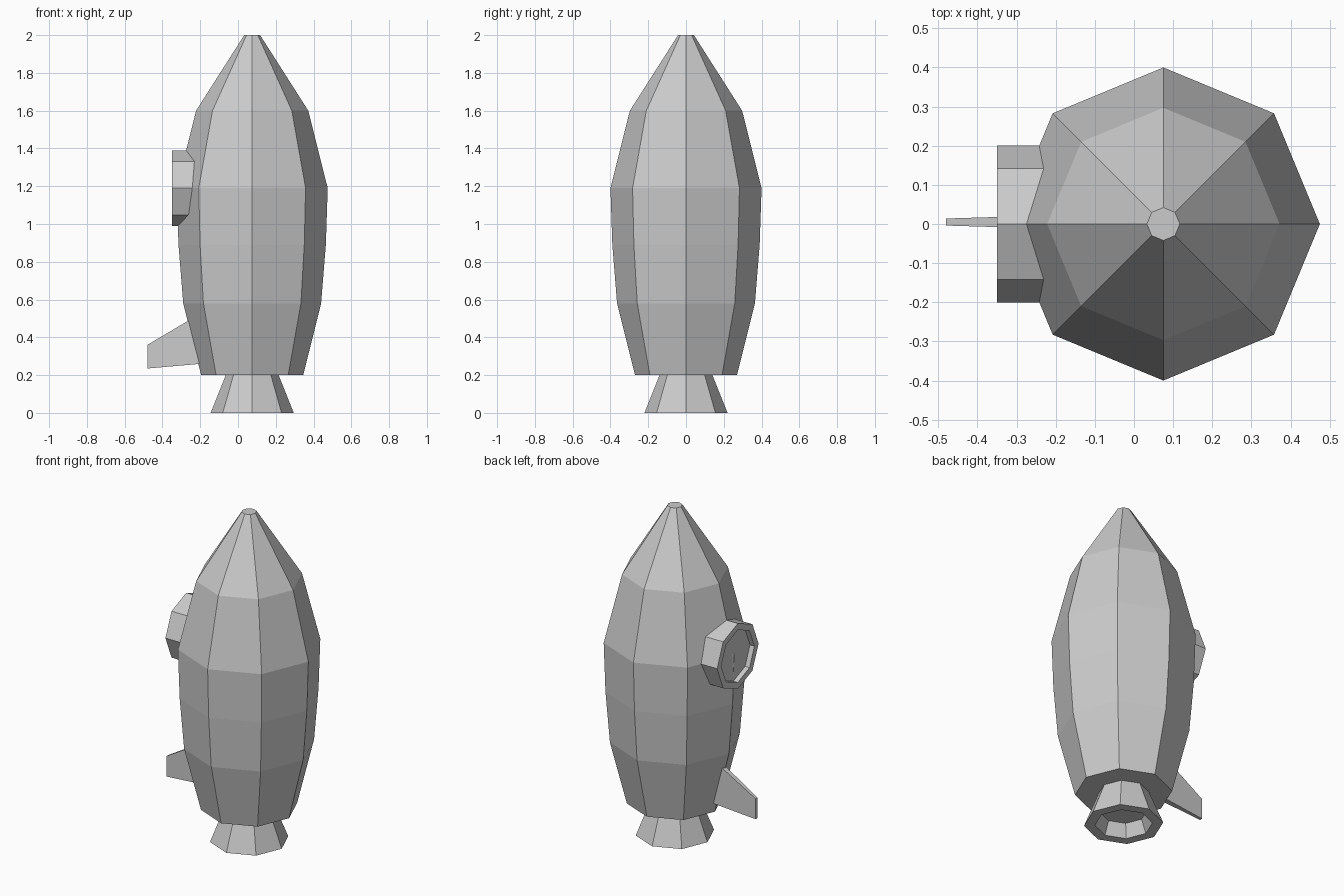
import bpy, bmesh
from math import sin, cos, pi
from mathutils import Vector

if "Cube" in bpy.data.objects:
    bpy.data.objects.remove(bpy.data.objects["Cube"])

SIDES = 8
CX = 0.075  # rocket axis


def finish(name, bm):
    bmesh.ops.recalc_face_normals(bm, faces=bm.faces)
    mesh = bpy.data.meshes.new(name)
    bm.to_mesh(mesh)
    bm.free()
    obj = bpy.data.objects.new(name, mesh)
    bpy.context.collection.objects.link(obj)
    return obj


def skin(name, rings):
    """Bridge successive vertex rings and cap both ends."""
    bm = bmesh.new()
    loops = [[bm.verts.new(p) for p in ring] for ring in rings]
    for a, b in zip(loops, loops[1:]):
        n = len(a)
        for i in range(n):
            j = (i + 1) % n
            bm.faces.new((a[i], a[j], b[j], b[i]))
    bm.faces.new(loops[0])
    bm.faces.new(loops[-1])
    return finish(name, bm)


def octagon(center, r, u, v):
    angles = [2 * pi * i / SIDES for i in range(SIDES)]
    return [Vector(center) + r * (cos(a) * u + sin(a) * v) for a in angles]


X, Y, Z = Vector((1, 0, 0)), Vector((0, 1, 0)), Vector((0, 0, 1))

# Tapered hull
hull = [(0.20, 0.27), (0.58, 0.365), (0.89, 0.39), (1.19, 0.40), (1.60, 0.297), (2.0, 0.042)]
skin("hull", [octagon((CX, 0, z), r, X, Y) for z, r in hull])

# Flared nozzle with a recessed mouth
nozzle = [(0.205, 0.138), (0.0, 0.22), (0.0, 0.16), (0.08, 0.13)]
skin("nozzle", [octagon((CX, 0, z), r, X, Y) for z, r in nozzle])

# Porthole with a raised rim, facing -x
porthole = [(-0.20, 0.20), (-0.35, 0.20), (-0.35, 0.16), (-0.32, 0.16)]
skin("porthole", [octagon((x, 0, 1.19), r, Y, Z) for x, r in porthole])

# Fin, thinner towards its tip: x, bottom z, top z, half thickness
fin = [(-0.15, 0.264, 0.555, 0.019), (-0.48, 0.235, 0.36, 0.009)]
skin("fin", [[(x, 0.005 - t, lo), (x, 0.005 + t, lo), (x, 0.005 + t, hi), (x, 0.005 - t, hi)]
             for x, lo, hi, t in fin])
